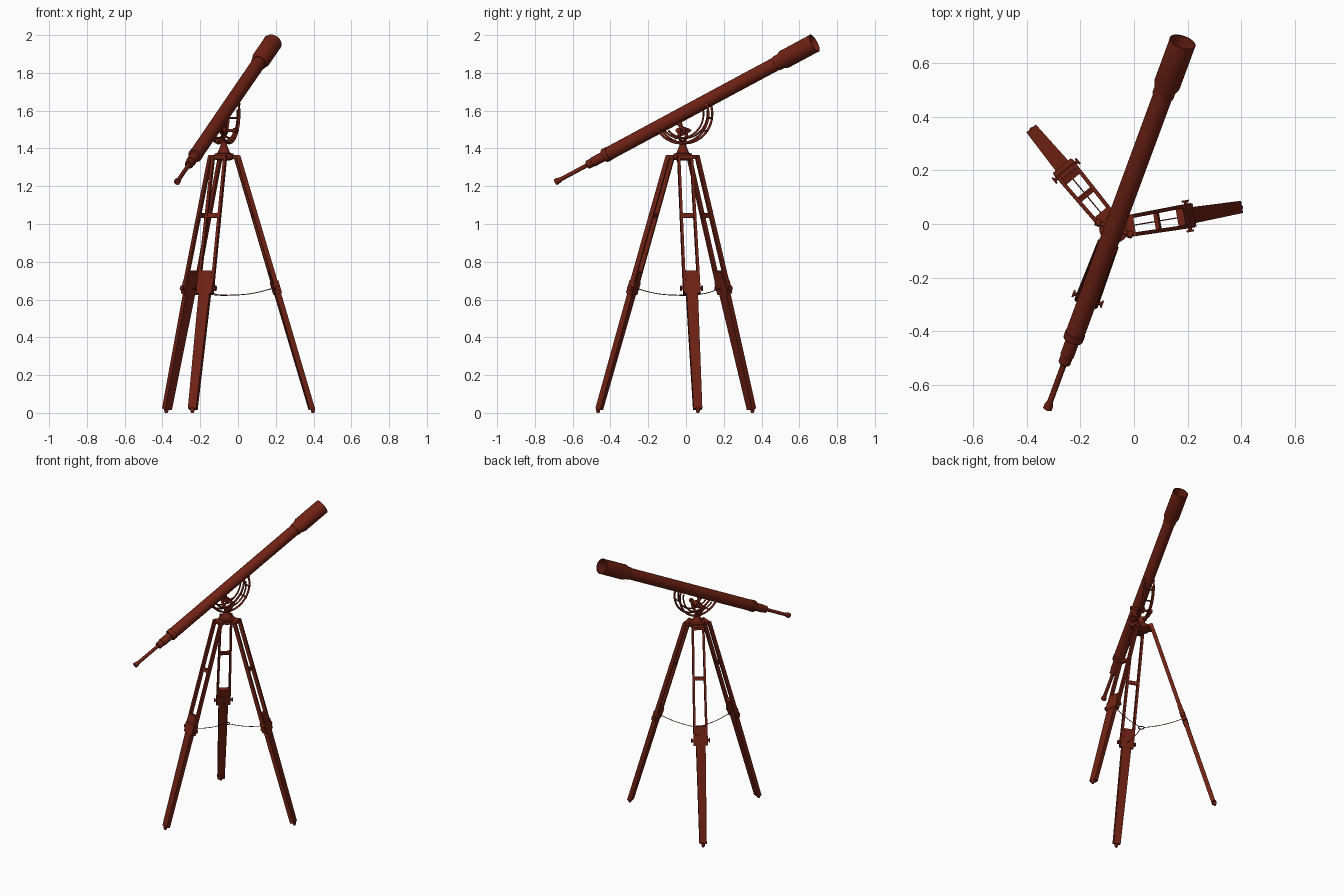
import bpy, bmesh, math
from mathutils import Vector, Matrix

if "Cube" in bpy.data.objects:
    bpy.data.objects.remove(bpy.data.objects["Cube"])

mat = bpy.data.materials.new("mahogany")
mat.diffuse_color = (0.16, 0.016, 0.007, 1)
mat.use_nodes = True
mat.node_tree.nodes["Principled BSDF"].inputs["Base Color"].default_value = mat.diffuse_color

CX, CY = -0.075, -0.017                      # tripod centre
EYE = Vector((-0.323, -0.69, 1.222))         # eyepiece end of the optical axis
AXIS = (Vector((0.18, 0.675, 1.955)) - EYE).normalized()
SIDE = Vector((AXIS.y, -AXIS.x, 0)).normalized()
UP = SIDE.cross(AXIS)
PIVOT = Vector((CX, CY, 1.583))
Z = Vector((0, 0, 1))


def finish(name, bm, smooth=True):
    bmesh.ops.recalc_face_normals(bm, faces=bm.faces)
    me = bpy.data.meshes.new(name)
    bm.to_mesh(me)
    bm.free()
    me.materials.append(mat)
    ob = bpy.data.objects.new(name, me)
    bpy.context.collection.objects.link(ob)
    if smooth:
        bpy.ops.object.select_all(action='DESELECT')
        ob.select_set(True)
        bpy.context.view_layer.objects.active = ob
        bpy.ops.object.shade_smooth_by_angle(angle=math.radians(35))
    return ob


def lathe(name, profile, origin, axis, n=32):
    """Revolve (distance, radius) pairs around an axis."""
    bm = bmesh.new()
    rot = axis.to_track_quat('Z', 'Y').to_matrix()
    rings = []
    for s, r in profile:
        rings.append([bm.verts.new(origin + rot @ Vector((r * math.cos(a), r * math.sin(a), s)))
                      for a in (2 * math.pi * k / n for k in range(n))])
    for A, B in zip(rings, rings[1:]):
        for k in range(n):
            bm.faces.new((A[k], A[(k + 1) % n], B[(k + 1) % n], B[k]))
    bm.faces.new(rings[0])
    bm.faces.new(rings[-1])
    return finish(name, bm)


def beam(name, a, b, wdir, w0, w1, d):
    """Tapered square bar from a to b; wdir is the width direction."""
    bm = bmesh.new()
    t = wdir.cross((b - a).normalized()).normalized() * d / 2
    ends = []
    for p, w in ((a, w0), (b, w1)):
        h = wdir * w / 2
        ends.append([bm.verts.new(p + q) for q in (h + t, h - t, -h - t, -h + t)])
    for k in range(4):
        j = (k + 1) % 4
        bm.faces.new((ends[0][k], ends[0][j], ends[1][j], ends[1][k]))
    bm.faces.new(ends[0])
    bm.faces.new(ends[1])
    return finish(name, bm, False)


def wire(name, pts, r, cyclic=False):
    cu = bpy.data.curves.new(name, 'CURVE')
    cu.dimensions = '3D'
    cu.bevel_depth = r
    cu.bevel_resolution = 2
    cu.use_fill_caps = True
    sp = cu.splines.new('POLY')
    sp.points.add(len(pts) - 1)
    for q, p in zip(sp.points, pts):
        q.co = (*p, 1)
    sp.use_cyclic_u = cyclic
    cu.materials.append(mat)
    ob = bpy.data.objects.new(name, cu)
    bpy.context.collection.objects.link(ob)
    return ob


def arc(name, c, e1, e2, r, a0, a1, thick, n=28):
    pts = []
    for k in range(n + 1):
        a = math.radians(a0 + (a1 - a0) * k / n)
        pts.append(c + (e1 * math.cos(a) + e2 * math.sin(a)) * r)
    return wire(name, pts, thick)


# telescope tube: eyepiece, draw tubes, main barrel, open dew hood with recessed lens
lathe("telescope_tube", [
    (0, 0.010), (0, 0.017), (0.012, 0.017), (0.035, 0.011), (0.200, 0.011),
    (0.200, 0.019), (0.205, 0.023), (0.235, 0.023), (0.237, 0.026), (0.305, 0.026),
    (0.307, 0.036), (0.312, 0.038), (0.335, 0.038), (0.337, 0.036), (1.395, 0.037),
    (1.397, 0.041), (1.42, 0.041), (1.445, 0.050), (1.625, 0.050), (1.635, 0.051),
    (1.635, 0.046), (1.50, 0.045), (1.505, 0.02)], EYE, AXIS, 40)

# altitude cradle: twin half rings hung under the barrel, tied by cross pins
for s in (-1, 1):
    arc("cradle_arc", PIVOT + SIDE * 0.03 * s, AXIS, UP, 0.155, 184, 356, 0.0065)
    arc("cradle_inner_arc", PIVOT + SIDE * 0.03 * s, AXIS, UP, 0.128, 197, 343, 0.005)
for a in (188, 215, 242, 298, 325, 352):
    r = math.radians(a)
    d = AXIS * math.cos(r) + UP * math.sin(r)
    p = PIVOT + d * 0.155
    lathe("cradle_pin", [(-0.036, 0.005), (0.036, 0.005)], p - SIDE * 0.0, SIDE, 12)
    if a in (188, 352):
        beam("cradle_pad", PIVOT + d * 0.155 - SIDE * 0.036, PIVOT + d * 0.155 + SIDE * 0.036, AXIS, 0.02, 0.02, 0.012)

# pedestal and yoke
HEAD = Vector((CX, CY, 0))
lathe("pedestal", [(1.355, 0.05), (1.372, 0.05), (1.376, 0.034), (1.40, 0.024),
                   (1.415, 0.018), (1.435, 0.018), (1.44, 0.012)], HEAD, Z)
HUB = Vector((CX, CY, 1.495))
arc("yoke", HUB, SIDE, Z, 0.06, 175, 365, 0.009)
lathe("pivot_axle", [(-0.075, 0.008), (-0.072, 0.014), (-0.055, 0.014), (-0.053, 0.008), (-0.02, 0.008),
                     (-0.018, 0.02), (0.018, 0.02), (0.02, 0.008), (0.053, 0.008), (0.055, 0.014),
                     (0.072, 0.014), (0.075, 0.008)], HUB, SIDE, 20)
lathe("tube_post", [(-0.01, 0.014), (0.03, 0.011), (0.06, 0.024)], HUB, UP, 20)
wire("clamp_screw", [HUB - AXIS * 0.05 - Z * 0.02, HUB + AXIS * 0.05 - Z * 0.02], 0.006)

# tripod head plate
lathe("tripod_head", [(1.335, 0.03), (1.345, 0.055), (1.365, 0.055)], HEAD, Z, 24)


def radius_at(z):
    return 0.07 + 0.408 * (1.36 - z) / 1.36


# three legs
for i in range(3):
    ang = math.radians(9.6 + 120 * i)
    out = Vector((math.cos(ang), math.sin(ang), 0))
    tan = Vector((-math.sin(ang), math.cos(ang), 0))

    def P(z, s=0.0, dr=0.0):
        return HEAD + out * (radius_at(z) + dr) + tan * s + Z * z

    beam("hinge_block", HEAD + out * 0.03 + Z * 1.355, HEAD + out * 0.078 + Z * 1.355, tan, 0.06, 0.085, 0.02)
    for s in (-1, 1):
        beam("leg_rail", P(1.36, 0.034 * s), P(0.63, 0.039 * s), tan, 0.014, 0.014, 0.024)
        # clamp knobs
        lathe("clamp_knob", [(0, 0.007), (0.008, 0.007), (0.009, 0.014), (0.016, 0.014)],
              P(0.66, 0.044 * s), tan * s, 14)
    beam("leg_crossbar", P(1.055), P(1.033), tan, 0.07, 0.07, 0.016)
    beam("lower_leg", P(0.75), P(0.02), tan, 0.064, 0.046, 0.028)
    beam("leg_clamp", P(0.695), P(0.63), tan, 0.090, 0.086, 0.034)
    lathe("foot_peg", [(0, 0.007), (0.01, 0.011), (0.03, 0.011)], P(0.0), Z, 12)

    # sagging spreader chain from leg to centre ring
    r0 = radius_at(0.66)
    pts = []
    for k in range(13):
        t = k / 12
        pts.append(HEAD + out * (r0 + (0.018 - r0) * t) + Z * (0.665 - 0.042 * t - 0.012 * math.sin(math.pi * t)))
    wire("spreader_chain", pts, 0.0022)

ring = [HEAD + Vector((0.018 * math.cos(a), 0.018 * math.sin(a), 0.623)) for a in
        (2 * math.pi * k / 20 for k in range(20))]
wire("chain_ring", ring, 0.003, True)
